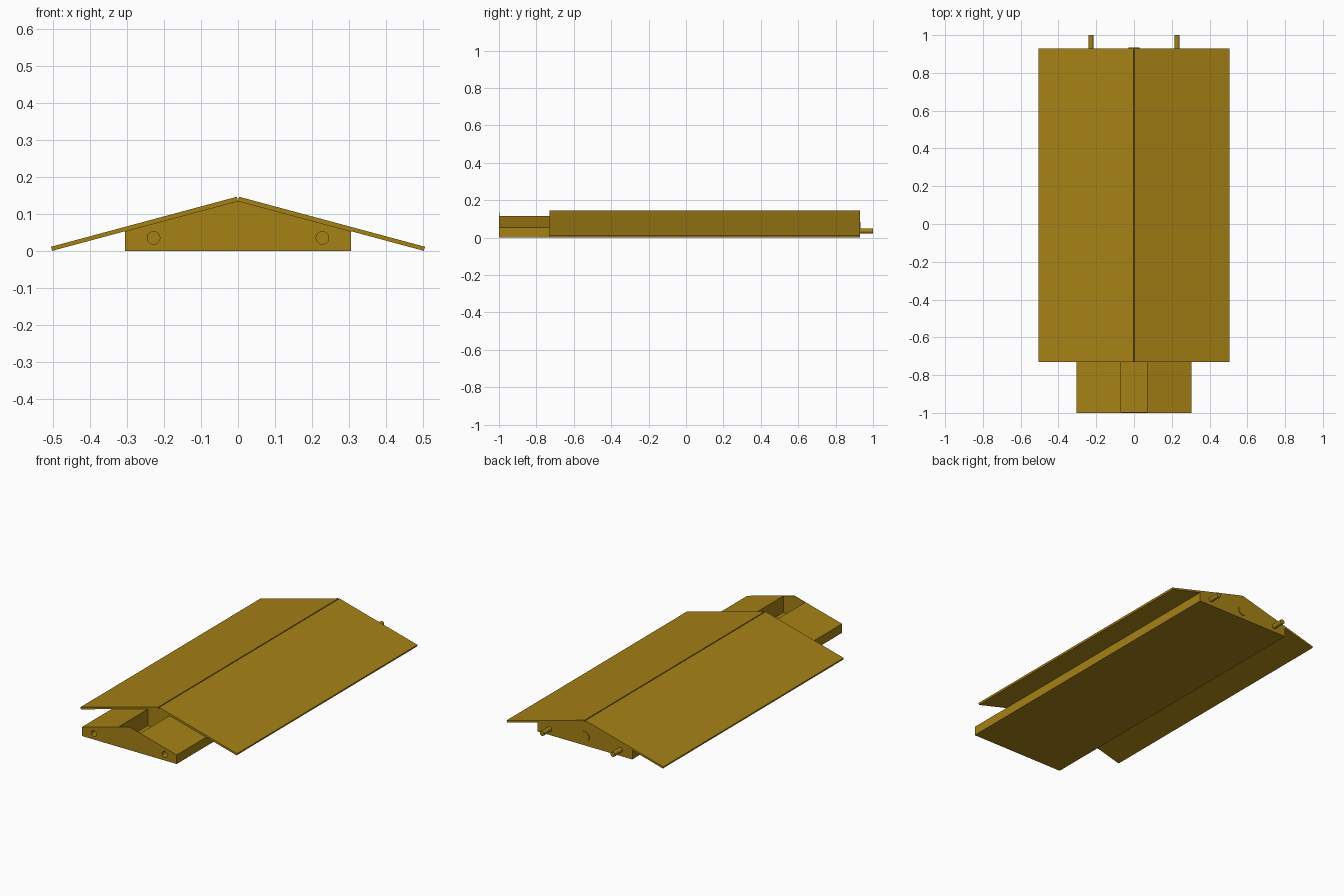
import bpy
import bmesh
import math
from mathutils import Matrix

default = bpy.data.objects.get("Cube")
if default:
    bpy.data.objects.remove(default, do_unlink=True)

# Main dimensions
FRONT, ROOF_FRONT, BACK = -1.0, -0.73, 0.93
HALF_WIDTH, EAVE, RIDGE = 0.305, 0.053, 0.135
PEG_X, PEG_Z = 0.228, 0.035

gold = bpy.data.materials.new("gold")
gold.use_nodes = True
colour = (0.38, 0.22, 0.008, 1.0)
gold.diffuse_color = colour
gold.node_tree.nodes["Principled BSDF"].inputs["Base Color"].default_value = colour


def finish(name, bm):
    bmesh.ops.recalc_face_normals(bm, faces=bm.faces)
    mesh = bpy.data.meshes.new(name)
    bm.to_mesh(mesh)
    bm.free()
    mesh.materials.append(gold)
    obj = bpy.data.objects.new(name, mesh)
    bpy.context.collection.objects.link(obj)
    return obj


def select(obj):
    bpy.ops.object.select_all(action='DESELECT')
    obj.select_set(True)
    bpy.context.view_layer.objects.active = obj


def prism(name, profile, y0, y1):
    """Extrude an (x, z) profile along y."""
    bm = bmesh.new()
    face = bm.faces.new([bm.verts.new((x, y0, z)) for x, z in profile])
    ext = bmesh.ops.extrude_face_region(bm, geom=[face])["geom"]
    moved = [v for v in ext if isinstance(v, bmesh.types.BMVert)]
    bmesh.ops.translate(bm, verts=moved, vec=(0, y1 - y0, 0))
    return finish(name, bm)


def rod(name, x, z, radius, y0, y1):
    """Round bar lying along y."""
    bm = bmesh.new()
    place = Matrix.Translation((x, (y0 + y1) / 2, z)) @ Matrix.Rotation(math.pi / 2, 4, 'X')
    bmesh.ops.create_cone(bm, cap_ends=True, segments=32, radius1=radius,
                          radius2=radius, depth=y1 - y0, matrix=place)
    obj = finish(name, bm)
    select(obj)
    bpy.ops.object.shade_smooth_by_angle()
    return obj


def cut(target, cutter):
    cutter.hide_render = True
    mod = target.modifiers.new("cut", 'BOOLEAN')
    mod.operation = 'DIFFERENCE'
    mod.solver = 'EXACT'
    mod.object = cutter
    select(target)
    bpy.ops.object.modifier_apply(modifier=mod.name)
    bpy.data.objects.remove(cutter, do_unlink=True)


# Gabled body
body = prism("body", [(-HALF_WIDTH, 0), (HALF_WIDTH, 0), (HALF_WIDTH, EAVE),
                      (0, RIDGE), (-HALF_WIDTH, EAVE)], FRONT, BACK)

# Open pocket behind the thin front wall
cut(body, prism("pocket_cutter", [(-0.07, 0.02), (0.07, 0.02), (0.07, 0.3), (-0.07, 0.3)],
                FRONT + 0.004, ROOF_FRONT))

# Sockets in the front, matching pegs at the back
for side, label in ((1, "left"), (-1, "right")):
    cut(body, rod("socket_cutter", side * PEG_X, PEG_Z, 0.017, FRONT - 0.05, FRONT + 0.08))
    rod(label + "_peg", side * PEG_X, PEG_Z, 0.014, BACK - 0.02, 1.0)

# Round button on the back wall
rod("back_button", 0, 0.052, 0.03, BACK - 0.01, BACK + 0.004)

# Sloping roof panels, leaving a narrow groove along the ridge
for side, label in ((1, "left"), (-1, "right")):
    profile = [(0, RIDGE), (0.502, 0), (0.505, 0.011), (0.003, 0.146)]
    prism(label + "_roof_panel", [(side * x, z) for x, z in profile], ROOF_FRONT, BACK)
